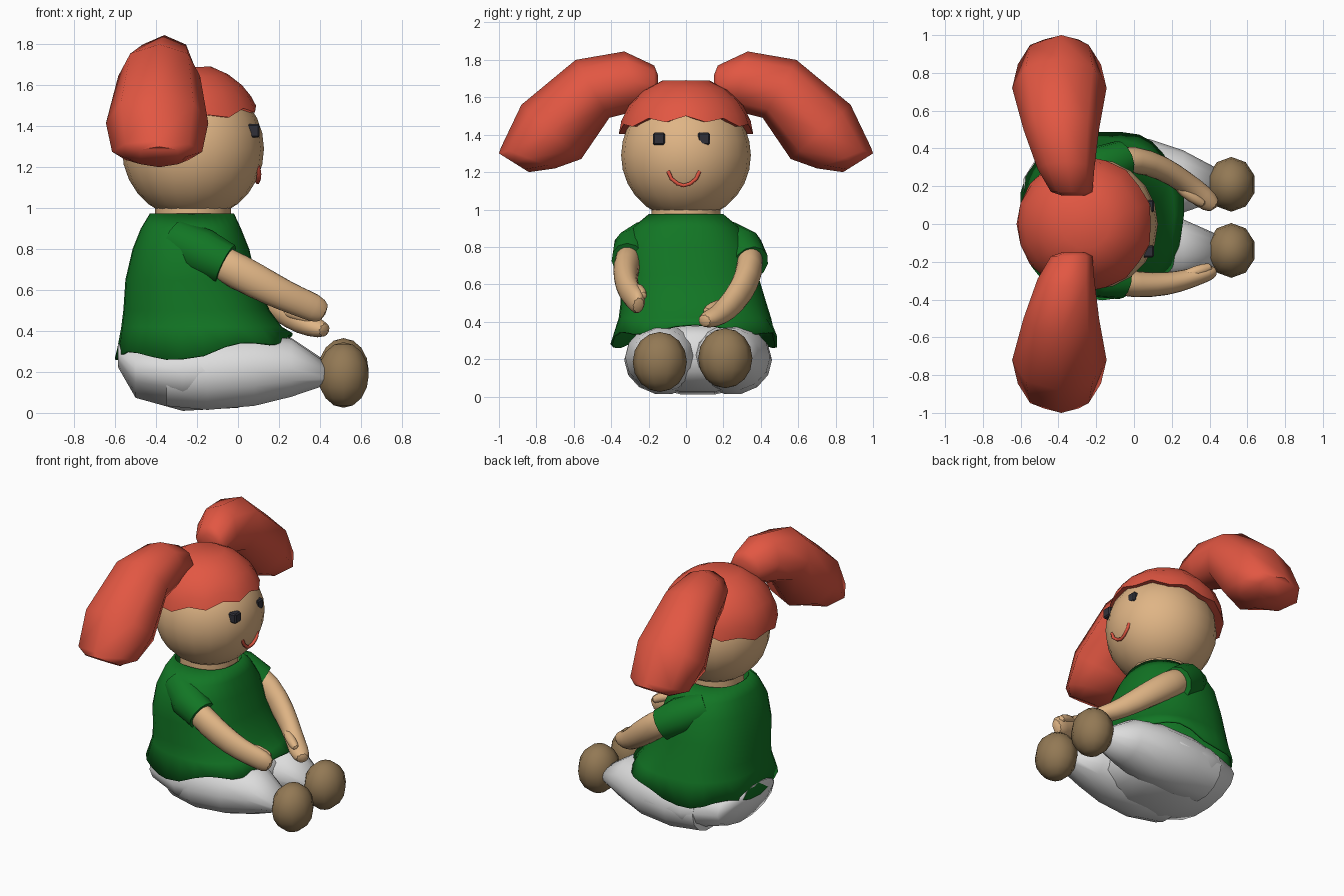
import bpy, bmesh, math
from mathutils import Vector

old = bpy.data.objects.get("Cube")
if old:
    bpy.data.objects.remove(old, do_unlink=True)


def material(name, rgb):
    m = bpy.data.materials.new(name)
    m.use_nodes = True
    m.diffuse_color = (*rgb, 1)
    b = m.node_tree.nodes["Principled BSDF"]
    b.inputs["Base Color"].default_value = (*rgb, 1)
    b.inputs["Roughness"].default_value = 0.8
    return m


SKIN = material("skin", (0.74, 0.46, 0.235))
HAIR = material("red hair", (0.76, 0.095, 0.055))
GREEN = material("green cloth", (0.006, 0.18, 0.018))
WHITE = material("white cloth", (0.72, 0.72, 0.72))
BROWN = material("brown shoe", (0.29, 0.19, 0.09))
BLACK = material("dark eye", (0.03, 0.03, 0.04))
TAU = 2 * math.pi


def finish(name, bm, mat, subsurf=0, angle=70):
    bmesh.ops.recalc_face_normals(bm, faces=bm.faces)
    me = bpy.data.meshes.new(name)
    bm.to_mesh(me)
    bm.free()
    me.materials.append(mat)
    ob = bpy.data.objects.new(name, me)
    bpy.context.collection.objects.link(ob)
    if subsurf:
        ob.modifiers.new("Subdivision", "SUBSURF").levels = subsurf
        ob.modifiers["Subdivision"].render_levels = subsurf
    bpy.ops.object.select_all(action="DESELECT")
    ob.select_set(True)
    bpy.context.view_layer.objects.active = ob
    bpy.ops.object.shade_smooth_by_angle(angle=math.radians(angle))
    return ob


def loft(name, rings, mat, cap_start=True, cap_end=True, subsurf=0, angle=70):
    """Skin a list of equally long point rings."""
    bm = bmesh.new()
    vs = [[bm.verts.new(p) for p in r] for r in rings]
    n = len(vs[0])
    for a, b in zip(vs, vs[1:]):
        for i in range(n):
            bm.faces.new((a[i], a[(i + 1) % n], b[(i + 1) % n], b[i]))
    if cap_start:
        bm.faces.new(vs[0])
    if cap_end:
        bm.faces.new(vs[-1])
    return finish(name, bm, mat, subsurf, angle)


def ellipse(center, u, v, n):
    c, u, v = Vector(center), Vector(u), Vector(v)
    return [c + u * math.cos(TAU * i / n) + v * math.sin(TAU * i / n) for i in range(n)]


def limb(name, path, mat, n=10, **kw):
    """Tube along points (x, y, z, half width, half height)."""
    pts = [Vector(p[:3]) for p in path]
    rings = []
    for i, p in enumerate(path):
        t = (pts[min(i + 1, len(pts) - 1)] - pts[max(i - 1, 0)]).normalized()
        side = t.cross(Vector((0, 0, 1))).normalized()
        rings.append(ellipse(pts[i], side * p[3], side.cross(t) * p[4], n))
    return loft(name, rings, mat, **kw)


def ball(name, center, size, mat, seg, rows):
    bm = bmesh.new()
    bmesh.ops.create_uvsphere(bm, u_segments=seg, v_segments=rows, radius=1)
    for v in bm.verts:
        v.co = Vector([c + s * k for c, s, k in zip(center, size, v.co)])
    return finish(name, bm, mat)


# Head and neck
ball("head", (-0.22, 0, 1.29), (0.347, 0.347, 0.347), SKIN, 20, 14)
loft("neck", [ellipse((-0.22, 0, z), (0.185, 0, 0), (0, 0.185, 0), 16)
              for z in (0.88, 1.0)], SKIN)

# Hair cap with a ragged rim, higher over the face
N = 20


def cap_ring(t, shrink=1.0):
    ring = []
    for i in range(N):
        a = TAU * i / N
        rim = 1.42 + 0.065 * math.cos(a) + 0.015 * (-1) ** i
        z = 1.695 + (rim - 1.695) * t ** 1.7
        r = 0.367 * math.sqrt(max(0, 1 - ((z - 1.385) / 0.325) ** 2)) * shrink
        ring.append((-0.255 + r * math.cos(a), r * math.sin(a) * 0.98, z))
    return ring


loft("hair_cap", [cap_ring(t) for t in (0.1, 0.4, 0.65, 0.85, 1)] + [cap_ring(1, 0.8)],
     HAIR, angle=60)

# Pigtails: outer y, z, inner y, z, centre x, half width
TAIL = [(0.15, 1.72, 0.15, 1.64, -0.32, 0.06),
        (0.17, 1.77, 0.17, 1.56, -0.33, 0.11),
        (0.33, 1.845, 0.25, 1.53, -0.36, 0.15),
        (0.59, 1.80, 0.41, 1.49, -0.385, 0.20),
        (0.88, 1.56, 0.56, 1.27, -0.395, 0.25),
        (0.99, 1.33, 0.70, 1.22, -0.395, 0.22),
        (1.0, 1.30, 0.84, 1.20, -0.385, 0.13)]
for side, label in ((-1, "front_pigtail"), (1, "back_pigtail")):
    rings = []
    for oy, oz, iy, iz, cx, hx in TAIL:
        mid = (cx, side * (oy + iy) / 2, (oz + iz) / 2)
        rings.append(ellipse(mid, (hx, 0, 0), (0, side * (oy - iy) / 2, (oz - iz) / 2), 8))
    loft(label, rings, HAIR)

# Eyes
for y, label in ((-0.145, "front_eye"), (0.095, "back_eye")):
    bm = bmesh.new()
    bmesh.ops.create_cube(bm, size=1)
    for v in bm.verts:
        v.co = Vector((0.076 + 0.06 * v.co.x, y + 0.064 * v.co.y, 1.378 + 0.066 * v.co.z))
    bmesh.ops.bevel(bm, geom=bm.edges[:], offset=0.008, segments=1, affect="EDGES")
    finish(label, bm, BLACK, angle=30)

# Smile
limb("smile", [(0.098, -0.095, 1.205, 0.011, 0.011), (0.103, -0.078, 1.165, 0.011, 0.011),
               (0.10, -0.045, 1.138, 0.011, 0.011), (0.096, -0.012, 1.128, 0.011, 0.011),
               (0.10, 0.022, 1.138, 0.011, 0.011), (0.103, 0.055, 1.165, 0.011, 0.011),
               (0.098, 0.072, 1.205, 0.011, 0.011)], HAIR, n=6)

# Shirt: z, back x, front x, low y, high y; the hem rises at the front
SHIRT = [(0.975, -0.43, -0.02, -0.20, 0.20),
         (0.90, -0.475, 0.015, -0.29, 0.29),
         (0.80, -0.515, 0.055, -0.345, 0.35),
         (0.65, -0.55, 0.09, -0.355, 0.385),
         (0.50, -0.56, 0.155, -0.35, 0.43),
         (0.42, -0.57, 0.215, -0.36, 0.455),
         (0.28, -0.60, 0.265, -0.395, 0.495)]
M = 32
rings = []
for k, (z, x0, x1, y0, y1) in enumerate(SHIRT):
    ring = []
    for i in range(M):
        c, s = math.cos(TAU * i / M), math.sin(TAU * i / M)
        zz, f = z, 1.0
        if k == len(SHIRT) - 1:
            zz += 0.09 * max(0, c) ** 0.7 + 0.02 * math.cos(5 * TAU * i / M)
            f = 1 + 0.02 * math.sin(7 * TAU * i / M)
        px = math.copysign(abs(c) ** 0.85, c) * f
        py = math.copysign(abs(s) ** 0.85, s) * f
        ring.append(((x0 + x1) / 2 + px * (x1 - x0) / 2, (y0 + y1) / 2 + py * (y1 - y0) / 2, zz))
    rings.append(ring)
shirt = loft("shirt", rings, GREEN, cap_start=False, cap_end=False)
cloth = shirt.modifiers.new("Thickness", "SOLIDIFY")
cloth.thickness = 0.012

# Sleeves
limb("front_sleeve", [(-0.30, -0.20, 0.84, 0.11, 0.11), (-0.17, -0.28, 0.78, 0.115, 0.12),
                      (-0.06, -0.305, 0.725, 0.095, 0.105)], GREEN, n=12)
limb("back_sleeve", [(-0.30, 0.20, 0.84, 0.11, 0.11), (-0.17, 0.30, 0.78, 0.12, 0.12),
                     (-0.06, 0.345, 0.71, 0.10, 0.105)], GREEN, n=12)

# Arms with mitten hands and thumbs
limb("front_arm", [(-0.15, -0.29, 0.77, 0.08, 0.09), (0.0, -0.325, 0.69, 0.075, 0.095),
                   (0.18, -0.32, 0.595, 0.065, 0.085), (0.29, -0.29, 0.545, 0.055, 0.075),
                   (0.37, -0.265, 0.515, 0.05, 0.075), (0.43, -0.25, 0.48, 0.035, 0.055)],
     SKIN, subsurf=1)
limb("front_thumb", [(0.24, -0.29, 0.575, 0.035, 0.035), (0.33, -0.25, 0.58, 0.035, 0.035),
                     (0.42, -0.225, 0.525, 0.03, 0.03)], SKIN, n=8, subsurf=1)
limb("back_arm", [(-0.15, 0.33, 0.78, 0.08, 0.09), (0.0, 0.35, 0.685, 0.075, 0.095),
                  (0.15, 0.30, 0.565, 0.07, 0.085), (0.28, 0.215, 0.46, 0.06, 0.07),
                  (0.36, 0.145, 0.42, 0.07, 0.055), (0.44, 0.085, 0.40, 0.045, 0.04)],
     SKIN, subsurf=1)
limb("back_thumb", [(0.22, 0.21, 0.50, 0.035, 0.035), (0.31, 0.14, 0.475, 0.035, 0.035),
                    (0.38, 0.10, 0.45, 0.025, 0.025)], SKIN, n=8, subsurf=1)


# Trousers: seat and two legs as sections along x (x, y, z, half y, half z)
def sections(name, data, n=14):
    loft(name, [ellipse((x, y, z), (0, ry, 0), (0, 0, rz), n) for x, y, z, ry, rz in data], WHITE)


sections("trouser_seat", [(-0.585, 0.06, 0.28, 0.18, 0.06), (-0.50, 0.065, 0.21, 0.31, 0.14),
                          (-0.27, 0.065, 0.20, 0.39, 0.195), (0.0, 0.065, 0.21, 0.39, 0.19),
                          (0.12, 0.06, 0.22, 0.30, 0.16), (0.22, 0.05, 0.23, 0.14, 0.10)])
sections("front_trouser_leg", [(-0.35, -0.10, 0.19, 0.18, 0.16), (-0.15, -0.12, 0.195, 0.21, 0.185),
                               (0.08, -0.12, 0.21, 0.205, 0.18), (0.26, -0.13, 0.22, 0.155, 0.145),
                               (0.43, -0.14, 0.19, 0.09, 0.055)])
sections("back_trouser_leg", [(-0.35, 0.24, 0.19, 0.19, 0.16), (-0.15, 0.25, 0.195, 0.21, 0.185),
                              (0.08, 0.24, 0.21, 0.21, 0.18), (0.26, 0.225, 0.225, 0.165, 0.145),
                              (0.43, 0.21, 0.20, 0.09, 0.055)])

# Shoes
ball("front_shoe", (0.515, -0.14, 0.185), (0.13, 0.145, 0.16), BROWN, 10, 8)
ball("back_shoe", (0.515, 0.21, 0.205), (0.13, 0.145, 0.16), BROWN, 10, 8)
